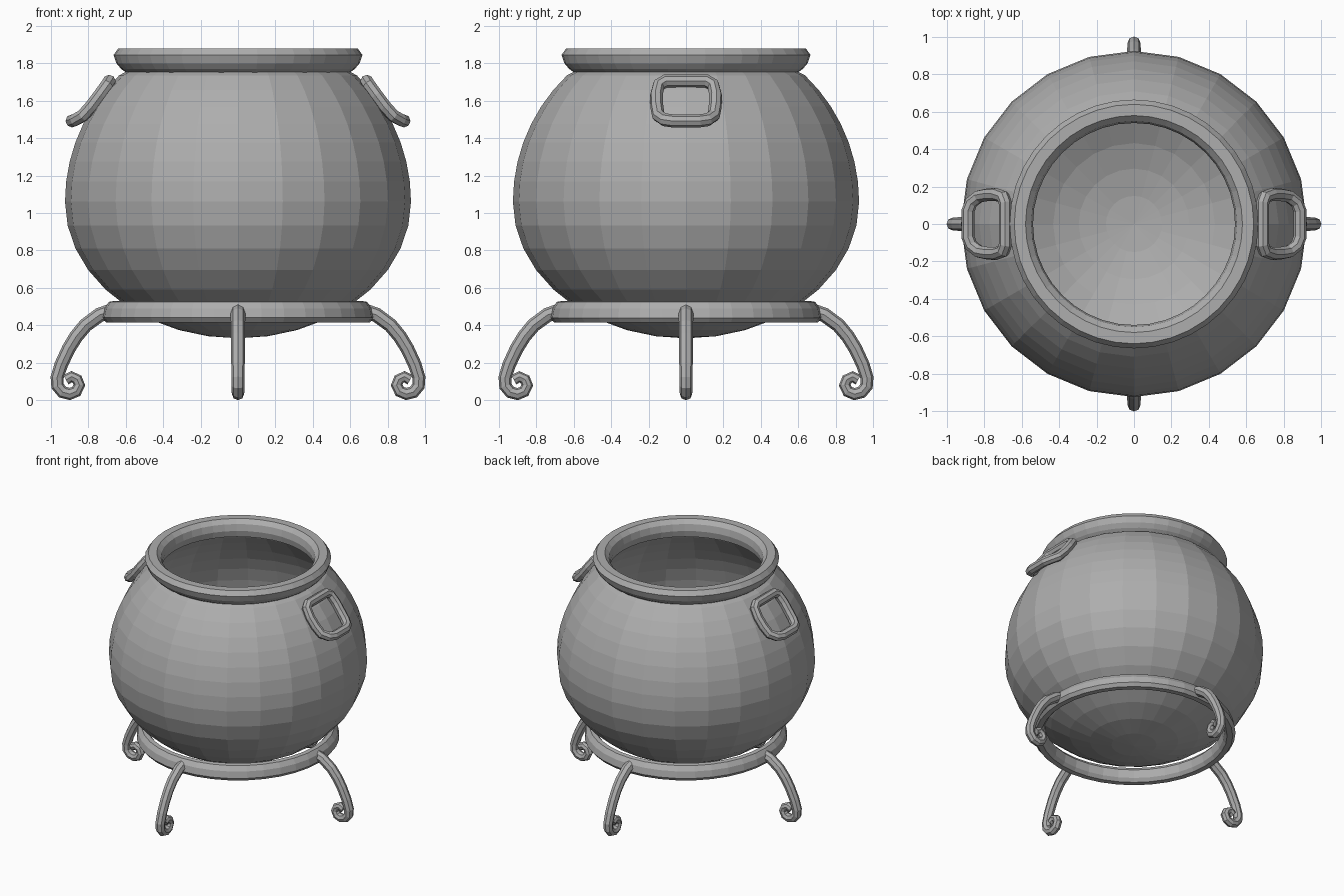
import bpy, bmesh, math

if "Cube" in bpy.data.objects:
    bpy.data.objects.remove(bpy.data.objects["Cube"])

iron = bpy.data.materials.new("grey_iron")
iron.diffuse_color = (0.42, 0.42, 0.42, 1)
iron.use_nodes = True
iron.node_tree.nodes["Principled BSDF"].inputs["Base Color"].default_value = iron.diffuse_color


def lathe(name, profile, segments, closed=False):
    """Spin a list of (radius, z) points around the z axis."""
    bm = bmesh.new()
    rings = []
    for i in range(segments):
        a = 2 * math.pi * i / segments
        rings.append([bm.verts.new((r * math.cos(a), r * math.sin(a), z)) for r, z in profile])
    n = len(profile)
    for i in range(segments):
        p, q = rings[i], rings[(i + 1) % segments]
        for j in range(n if closed else n - 1):
            k = (j + 1) % n
            bm.faces.new((p[j], q[j], q[k], p[k]))
    bmesh.ops.remove_doubles(bm, verts=bm.verts, dist=1e-5)
    bmesh.ops.recalc_face_normals(bm, faces=bm.faces)
    me = bpy.data.meshes.new(name)
    bm.to_mesh(me)
    bm.free()
    me.materials.append(iron)
    ob = bpy.data.objects.new(name, me)
    bpy.context.collection.objects.link(ob)
    return ob


def tube(name, points, r0, r1, angle, cyclic=False):
    """Round bar along a path, turned about z; radius tapers r0 to r1."""
    cu = bpy.data.curves.new(name, 'CURVE')
    cu.dimensions = '3D'
    cu.bevel_depth = 1.0
    cu.bevel_resolution = 2
    cu.use_fill_caps = True
    sp = cu.splines.new('POLY')
    sp.points.add(len(points) - 1)
    sp.use_cyclic_u = cyclic
    for i, (p, co) in enumerate(zip(sp.points, points)):
        p.co = (*co, 1)
        p.radius = r0 + (r1 - r0) * i / (len(points) - 1)
    cu.materials.append(iron)
    ob = bpy.data.objects.new(name, cu)
    bpy.context.collection.objects.link(ob)
    ob.rotation_euler.z = angle
    bpy.ops.object.select_all(action='DESELECT')
    ob.select_set(True)
    bpy.context.view_layer.objects.active = ob
    bpy.ops.object.convert(target='MESH')
    ob = bpy.context.object
    for f in ob.data.polygons:
        f.use_smooth = False
    return ob


# Pot: squashed lower half, taller upper half cut off at the neck
def belly(off, top, steps_low=9, steps_high=7):
    r, zc, low, high = 0.925 - off, 1.06, 0.73 - off, 0.93 - off * 0.4
    pts = []
    for i in range(steps_low):
        a = math.pi / 2 * i / steps_low
        pts.append((r * math.sin(a), zc - low * math.cos(a)))
    end = math.asin((top - zc) / high)
    for i in range(steps_high + 1):
        a = end * i / steps_high
        pts.append((r * math.cos(a), zc + high * math.sin(a)))
    return pts


outer = belly(0, 1.735) + [(0.59, 1.76)]
inner = belly(0.06, 1.735)
lathe("pot", outer + [(0.56, 1.77)] + inner[::-1], 24)

# Flared rim
lathe("rim", [(0.54, 1.80), (0.55, 1.85), (0.58, 1.88), (0.64, 1.88), (0.665, 1.845),
              (0.65, 1.80), (0.625, 1.77), (0.59, 1.745), (0.55, 1.75)], 40, True)

# Stand ring
lathe("stand_ring", [(0.645, 0.44), (0.665, 0.415), (0.705, 0.415), (0.725, 0.44),
                     (0.715, 0.49), (0.69, 0.525), (0.66, 0.53), (0.635, 0.50)], 36, True)

# Four scrolled legs
leg = [(0.68, 0.475), (0.74, 0.455), (0.815, 0.40), (0.865, 0.34), (0.905, 0.275), (0.945, 0.19),
       (0.967, 0.12), (0.965, 0.075), (0.938, 0.042), (0.90, 0.032), (0.865, 0.046),
       (0.848, 0.08), (0.86, 0.11), (0.89, 0.125), (0.92, 0.108)]
for i, side in enumerate(("right", "back", "left", "front")):
    tube(side + "_leg", [(r, 0, z) for r, z in leg], 0.040, 0.029, i * math.pi / 2)

# Two handles: rounded loops lying on the shoulder, lower bar curling outwards
half = [(0.688, 0.11, 1.705), (0.70, 0.145, 1.685), (0.74, 0.158, 1.63), (0.785, 0.156, 1.57),
        (0.83, 0.147, 1.52), (0.87, 0.115, 1.498), (0.888, 0.07, 1.492)]
loop = half + [(x, -y, z) for x, y, z in half[::-1]]
tube("right_handle", loop, 0.035, 0.035, 0, True)
tube("left_handle", loop, 0.035, 0.035, math.pi, True)
